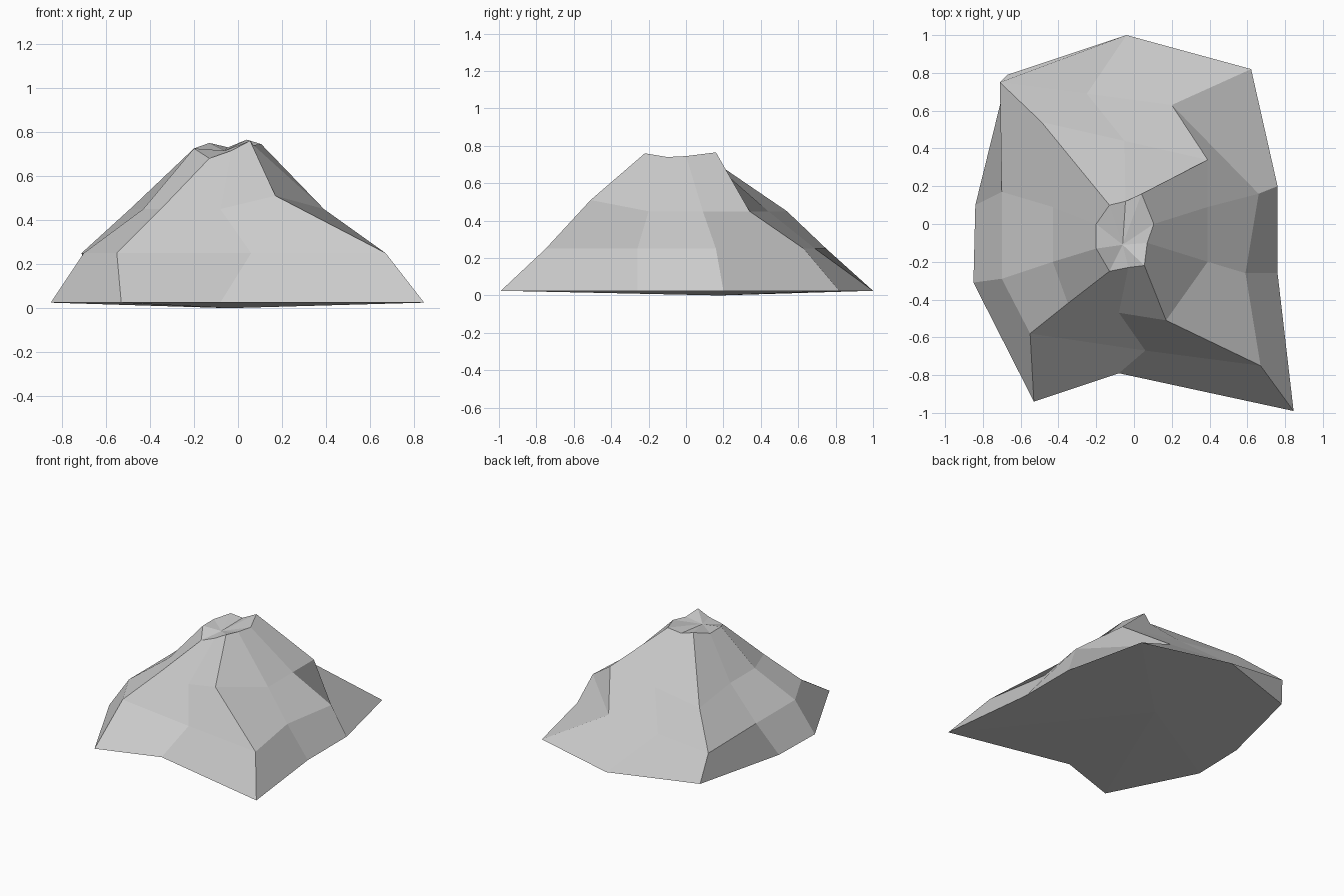
import bpy, bmesh

cube = bpy.data.objects.get("Cube")
if cube:
    bpy.data.objects.remove(cube, do_unlink=True)

# Plain stone colour
stone = bpy.data.materials.new("stone_grey")
stone.use_nodes = True
colour = (0.6, 0.6, 0.6, 1)
stone.diffuse_color = colour
stone.node_tree.nodes["Principled BSDF"].inputs["Base Color"].default_value = colour

# Contour outlines, counter-clockwise from the front left corner
foot = [(.845, -.99), (.76, -.26), (.76, .2), (.62, .82), (-.04, 1),
        (-.67, .79), (-.84, .1), (-.85, -.31), (-.53, -.94), (-.08, -.79)]
slope = [(.67, -.75), (.59, -.26), (.66, .16), (.2, .63), (-.25, .69),
         (-.71, .75), (-.7, .17), (-.7, -.29), (-.55, -.58), (.06, -.67)]
shoulder = [(.17, -.51), (.39, -.2), (.39, .09), (.39, .34), (-.05, .44),
            (-.49, .54), (-.43, .09), (-.43, -.2), (-.35, -.42), (-.08, -.47)]
rim = [(.055, -.22, .76), (.07, -.1, .74), (.105, 0, .745), (.04, .16, .765),
       (-.045, .12, .73), (-.13, .1, .75), (-.2, 0, .725), (-.2, -.13, .725),
       (-.13, -.25, .68), (-.03, -.23, .715)]


def level(points, height):
    return [(x, y, height) for x, y in points]


rings = [level(foot, .025), level(slope, .25), level(shoulder, .45), rim]
rings[2][0] = (.17, -.51, .51)

bm = bmesh.new()
loops = [[bm.verts.new(p) for p in ring] for ring in rings]
count = len(foot)


def cap(loop, centre):
    hub = bm.verts.new(centre)
    for i in range(count):
        bm.faces.new((loop[i], loop[(i + 1) % count], hub))


# Sloping sides between contours
for low, high in zip(loops, loops[1:]):
    for i in range(count):
        j = (i + 1) % count
        bm.faces.new((low[i], low[j], high[j], high[i]))

# Dished summit and shallow underside
cap(loops[-1], (-.06, -.11, .715))
cap(loops[0], (-.04, .18, 0))
bmesh.ops.recalc_face_normals(bm, faces=bm.faces)

mesh = bpy.data.meshes.new("mountain")
bm.to_mesh(mesh)
bm.free()
mesh.materials.append(stone)
mountain = bpy.data.objects.new("mountain", mesh)
bpy.context.scene.collection.objects.link(mountain)
